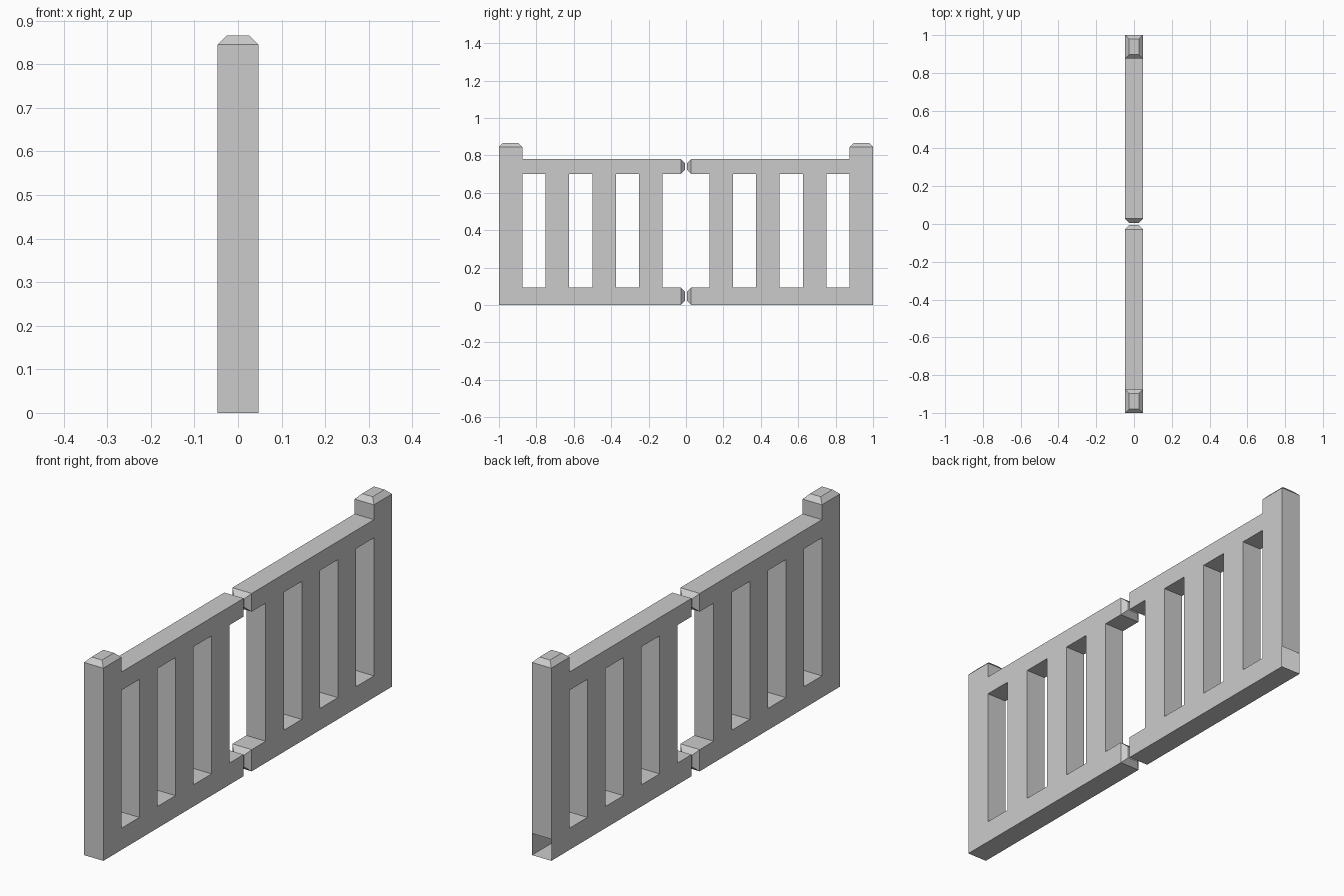
import bpy, bmesh
from mathutils import Vector

if "Cube" in bpy.data.objects:
    bpy.data.objects.remove(bpy.data.objects["Cube"])

T = 0.047        # half thickness
CH = 0.0215      # chamfer size
YS = [0.028, 0.125, 0.25, 0.375, 0.5, 0.625, 0.75, 0.875, 1.0]
ZS = [0, 0.095, 0.70, 0.78, 0.845]


def solid(i, j):
    """Is the cell (column i, row j) of the elevation filled?"""
    if not (0 <= i < 8 and 0 <= j < 4):
        return False
    if j == 3:
        return i == 7              # post rises above the top rail
    return j != 1 or i % 2 == 1    # rails, slats and post


def chamfer(bm, face):
    """Push a face outward and shrink it into a bevelled cap."""
    n = face.normal.copy()
    new = bmesh.ops.extrude_discrete_faces(bm, faces=[face])["faces"][0]
    c = new.calc_center_median()
    for v in new.verts:
        d = v.co - c
        for k in range(3):
            if abs(d[k]) > 1e-4:
                v.co[k] -= CH if d[k] > 0 else -CH
        v.co += n * CH


def gate_half(name, side, open_end):
    bm = bmesh.new()

    def quad(*pts):
        bm.faces.new([bm.verts.new((x, side * y, z)) for x, y, z in pts])

    # front and back skins plus border walls of every filled cell
    for i in range(8):
        for j in range(4):
            if not solid(i, j):
                continue
            y0, y1, z0, z1 = YS[i], YS[i + 1], ZS[j], ZS[j + 1]
            for x in (-T, T):
                quad((x, y0, z0), (x, y1, z0), (x, y1, z1), (x, y0, z1))
            for di, y in ((-1, y0), (1, y1)):
                if not solid(i + di, j):
                    quad((-T, y, z0), (T, y, z0), (T, y, z1), (-T, y, z1))
            for dj, z in ((-1, z0), (1, z1)):
                if not solid(i, j + dj):
                    quad((-T, y0, z), (T, y0, z), (T, y1, z), (-T, y1, z))
    bmesh.ops.remove_doubles(bm, verts=bm.verts, dist=1e-4)
    bmesh.ops.recalc_face_normals(bm, faces=bm.faces)
    bm.normal_update()

    # bevelled post cap and rail tips
    caps = []
    for f in bm.faces:
        c = f.calc_center_median()
        if c.z > 0.844 or abs(c.y) < 0.029:
            caps.append(f)
    for f in caps:
        chamfer(bm, f)

    # foot of the far post is left open at its end
    if open_end:
        hole = [f for f in bm.faces
                if abs(f.calc_center_median().y) > 0.999 and f.calc_center_median().z < 0.09]
        bmesh.ops.delete(bm, geom=hole, context='FACES_ONLY')

    me = bpy.data.meshes.new(name)
    bm.to_mesh(me)
    bm.free()
    bpy.context.collection.objects.link(bpy.data.objects.new(name, me))


gate_half("fence_half_front", -1, False)
gate_half("fence_half_back", 1, True)
